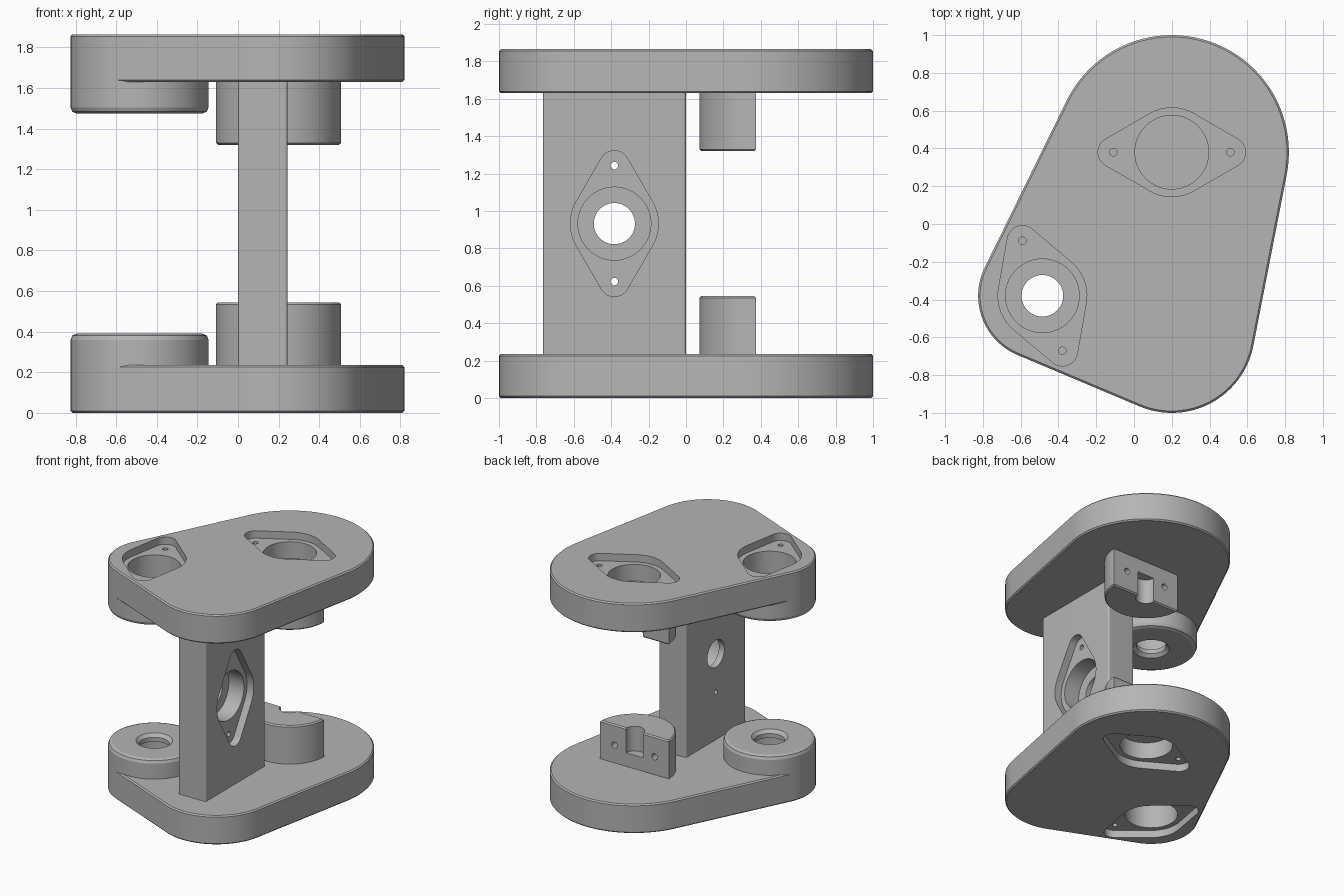
import bpy, bmesh
from math import cos, sin, pi, radians
from mathutils import Matrix, Vector, geometry

cube = bpy.data.objects.get("Cube")
if cube:
    bpy.data.objects.remove(cube, do_unlink=True)

HEIGHT, PLATE = 1.865, 0.235
BIG, FRONT, SIDE = (0.2, 0.38, 0.62), (0.2, -0.56, 0.44), (-0.485, -0.38, 0.34)
BOSS_TOP, HALF_TOP, HALF_FACE = 0.39, 0.545, 0.375

gray = bpy.data.materials.new("plain_gray")
gray.use_nodes = True
gray.diffuse_color = (0.46, 0.46, 0.46, 1)
gray.node_tree.nodes["Principled BSDF"].inputs["Base Color"].default_value = gray.diffuse_color


def link(name, bm):
    mesh = bpy.data.meshes.new(name)
    bmesh.ops.recalc_face_normals(bm, faces=bm.faces)
    bm.to_mesh(mesh)
    bm.free()
    mesh.materials.append(gray)
    ob = bpy.data.objects.new(name, mesh)
    bpy.context.collection.objects.link(ob)
    return ob


def prism(name, circles, z0, z1, bevel=0, segments=1, both=False, y_max=None, matrix=None, steps=96):
    """Extrude the outline wrapped around a set of circles (x, y, radius)."""
    pts = []
    for x, y, r in circles:
        for i in range(steps):
            a = 2 * pi * i / steps
            p = Vector((x + r * cos(a), y + r * sin(a)))
            if y_max is not None:
                p.y = min(p.y, y_max)
            pts.append(p)
    ring = [pts[i] for i in geometry.convex_hull_2d(pts)]
    bm = bmesh.new()
    base = bm.faces.new([bm.verts.new((p.x, p.y, z0)) for p in ring])
    ext = bmesh.ops.extrude_face_region(bm, geom=[base], use_keep_orig=True)
    top = [g for g in ext["geom"] if isinstance(g, bmesh.types.BMVert)]
    bmesh.ops.translate(bm, verts=top, vec=(0, 0, z1 - z0))
    bmesh.ops.remove_doubles(bm, verts=bm.verts, dist=1e-5)
    bmesh.ops.recalc_face_normals(bm, faces=bm.faces)
    if bevel:
        levels = (z0, z1) if both else (z1,)
        edges = [e for e in bm.edges
                 if any(all(abs(v.co.z - z) < 1e-4 for v in e.verts) for z in levels)]
        bmesh.ops.bevel(bm, geom=edges, offset=bevel, segments=segments, profile=0.5, affect='EDGES')
    if matrix:
        bm.transform(matrix)
    return link(name, bm)


def housing(matrix, recess, bore, through, screw):
    """Cutters for a flanged seat; local z runs into the material, flange along x."""
    ends = [(s * 0.31, 0, 0.08) for s in (-1, 1)]
    cuts = [prism("flange_cutter", [(0, 0, 0.235)] + ends, -0.05, recess, matrix=matrix),
            prism("bore_cutter", [(0, 0, 0.195)], -0.06, bore, matrix=matrix)]
    if through:
        cuts.append(prism("through_cutter", [(0, 0, 0.11)], -0.07, through, matrix=matrix))
    for x, y, r in ends:
        cuts.append(prism("screw_cutter", [(x, y, 0.02)], -0.08, screw, matrix=matrix, steps=24))
    return cuts


def carve(ob, cuts):
    for c in cuts:
        mod = ob.modifiers.new("cut", 'BOOLEAN')
        mod.operation, mod.solver, mod.object = 'DIFFERENCE', 'EXACT', c
    bpy.context.view_layer.update()
    ev = ob.evaluated_get(bpy.context.evaluated_depsgraph_get())
    mesh = bpy.data.meshes.new_from_object(ev)
    ob.modifiers.clear()
    ob.data = mesh
    mesh.name = ob.name


# Seats cut into the end plate
big_seat = housing(Matrix.Translation((BIG[0], BIG[1], 0)), 0.06, 0.195, None, 0.2)
side_seat = housing(Matrix.Translation((SIDE[0], SIDE[1], 0)) @ Matrix.Rotation(radians(-70), 4, 'Z'),
                    0.06, 0.33, 0.5, 0.2)

# Flared rim where the side hole leaves its boss
bm = bmesh.new()
bmesh.ops.create_cone(bm, cap_ends=True, segments=96, radius1=0.095, radius2=0.145, depth=0.05,
                      matrix=Matrix.Translation((SIDE[0], SIDE[1], BOSS_TOP - 0.015)))
rim = link("rim_cutter", bm)

# Shaft notch and blind holes in the half-round boss
half_cuts = [prism("notch_cutter", [(BIG[0], HALF_FACE, 0.075)], 0.345, 0.7)]
for s in (-1, 1):
    spin = Matrix.Translation((BIG[0] + s * 0.18, HALF_FACE, 0.38)) @ Matrix.Rotation(pi / 2, 4, 'X')
    half_cuts.append(prism("pin_cutter", [(0, 0, 0.025)], -0.05, 0.15, matrix=spin, steps=24))

# Bottom plate with its two bosses
plate = prism("bottom_plate", [BIG, FRONT, SIDE], 0, PLATE, bevel=0.01, both=True)
side_boss = prism("bottom_round_boss", [SIDE], PLATE - 0.012, BOSS_TOP, bevel=0.03, segments=2)
half_boss = prism("bottom_half_boss", [(BIG[0], BIG[1], 0.308)], PLATE - 0.012, HALF_TOP,
                  bevel=0.01, y_max=HALF_FACE)
carve(plate, big_seat + side_seat)
carve(side_boss, side_seat[1:3] + [rim])
carve(half_boss, half_cuts)
parts = [plate, side_boss, half_boss]

# Top plate and bosses are the same parts flipped
for ob in parts[:]:
    mesh = ob.data.copy()
    mesh.transform(Matrix.Translation((0, 0, HEIGHT)) @ Matrix.Scale(-1, 4, (0, 0, 1)))
    mesh.flip_normals()
    twin = bpy.data.objects.new(ob.name.replace("bottom", "top"), mesh)
    bpy.context.collection.objects.link(twin)
    parts.append(twin)

# Pillar joining the plates, with a seat on its +x face
corner = 0.015
pillar = prism("pillar", [(x, y, corner) for x in (corner, 0.245 - corner) for y in (-0.765 + corner, -corner)],
               PLATE, HEIGHT - PLATE)
pillar_seat = housing(Matrix.Translation((0.245, -0.383, HEIGHT / 2)) @ Matrix.Rotation(-pi / 2, 4, 'Y'),
                      0.06, 0.195, 0.4, 0.4)
carve(pillar, pillar_seat)
parts.append(pillar)

# Remove the cutters
for c in big_seat + side_seat + half_cuts + pillar_seat + [rim]:
    bpy.data.objects.remove(c, do_unlink=True)

# Smooth the round walls, keep edges sharp
for ob in bpy.context.selected_objects:
    ob.select_set(False)
for ob in parts:
    ob.select_set(True)
bpy.context.view_layer.objects.active = pillar
bpy.ops.object.shade_smooth_by_angle(angle=radians(18))
